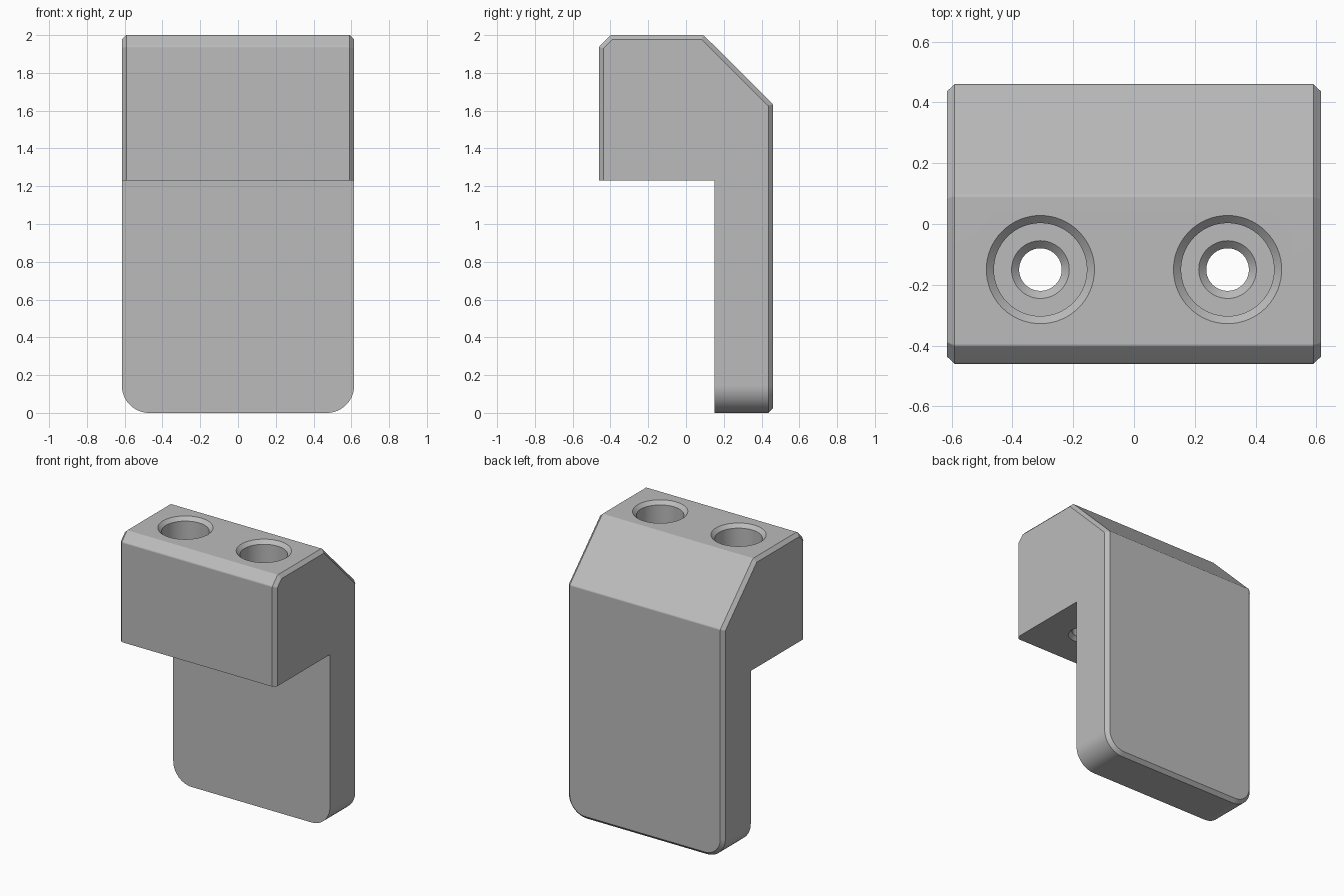
import bpy, bmesh, math
from mathutils import Vector

if "Cube" in bpy.data.objects:
    bpy.data.objects.remove(bpy.data.objects["Cube"])

grey = bpy.data.materials.new("plain_grey")
grey.use_nodes = True
colour = (0.5, 0.5, 0.5, 1)
grey.diffuse_color = colour
grey.node_tree.nodes["Principled BSDF"].inputs["Base Color"].default_value = colour

HALF, FRONT, BACK, TOP = 0.615, -0.46, 0.46, 2.0
LEDGE, CHAMFER = 1.23, 0.024


def make_object(name, bm):
    bmesh.ops.recalc_face_normals(bm, faces=bm.faces[:])
    mesh = bpy.data.meshes.new(name)
    bm.to_mesh(mesh)
    bm.free()
    mesh.materials.append(grey)
    obj = bpy.data.objects.new(name, mesh)
    bpy.context.collection.objects.link(obj)
    return obj


def bevel(bm, edges, size, segments):
    bmesh.ops.bevel(bm, geom=edges, offset=size, offset_type="OFFSET",
                    segments=segments, profile=0.5, affect="EDGES")
    bm.normal_update()


# Hooked side profile (y, z) extruded across the width
profile = [(0.152, 0), (BACK, 0), (BACK, 1.635), (0.093, TOP), (-0.4, TOP),
           (FRONT, 1.94), (FRONT, LEDGE), (0.152, LEDGE)]
bm = bmesh.new()
side = bm.faces.new([bm.verts.new((-HALF, y, z)) for y, z in profile])
grown = bmesh.ops.extrude_face_region(bm, geom=[side])
bmesh.ops.translate(bm, vec=(2 * HALF, 0, 0),
                    verts=[v for v in grown["geom"] if isinstance(v, bmesh.types.BMVert)])
bmesh.ops.recalc_face_normals(bm, faces=bm.faces[:])

# Round the lower corners of the plate
bevel(bm, [e for e in bm.edges if all(v.co.z < 0.01 for v in e.verts)
           and abs(e.verts[0].co.x - e.verts[1].co.x) < 0.01], 0.145, 14)

# Slightly soften the creases over the top
bevel(bm, [e for e in bm.edges if all(v.co.z > 1.5 for v in e.verts)
           and abs(e.verts[0].co.x - e.verts[1].co.x) > 1], 0.006, 3)


# Chamfer the rim of the front, top, slope and back
def is_outer(face):
    n, c = face.normal, face.calc_center_median()
    return abs(n.x) < 0.01 and (n.z > 0.3 or n.y > 0.5 or (n.y < -0.5 and c.y < -0.3))


bevel(bm, [e for e in bm.edges if sum(is_outer(f) for f in e.link_faces) == 1
           and not all(abs(v.co.z - LEDGE) < 0.01 for v in e.verts)], CHAMFER, 1)
clamp = make_object("hooked_clamp_block", bm)


# Stepped bolt holes: chamfered counterbore and chamfered through hole
def bolt_hole_cutter(name, x):
    lathe = [(0, TOP + 0.05), (0.228, TOP + 0.05), (0.153, TOP - 0.025), (0.153, 1.6),
             (0.095, 1.6), (0.07, 1.575), (0.07, LEDGE + 0.025), (0.12, LEDGE - 0.025),
             (0, LEDGE - 0.025)]
    bm = bmesh.new()
    verts = [bm.verts.new((x + r, -0.15, z)) for r, z in lathe]
    edges = [bm.edges.new(pair) for pair in zip(verts, verts[1:])]
    bmesh.ops.spin(bm, geom=verts + edges, cent=Vector((x, -0.15, 0)), axis=(0, 0, 1),
                   angle=math.tau, steps=64)
    bmesh.ops.remove_doubles(bm, verts=bm.verts[:], dist=0.0005)
    cutter = make_object(name, bm)
    cutter.hide_render = True
    return cutter


bpy.ops.object.select_all(action="DESELECT")
clamp.select_set(True)
bpy.context.view_layer.objects.active = clamp
for name, x in (("right_hole_cutter", -0.308), ("left_hole_cutter", 0.308)):
    cutter = bolt_hole_cutter(name, x)
    cut = clamp.modifiers.new(name, "BOOLEAN")
    cut.operation, cut.solver, cut.object = "DIFFERENCE", "EXACT", cutter
    bpy.ops.object.modifier_apply(modifier=cut.name)
    bpy.data.objects.remove(cutter)

# Smooth rounded areas while keeping chamfers and flats crisp
bpy.ops.object.shade_smooth_by_angle(angle=math.radians(30))
weighted = clamp.modifiers.new("flat_faces_first", "WEIGHTED_NORMAL")
weighted.keep_sharp = True
